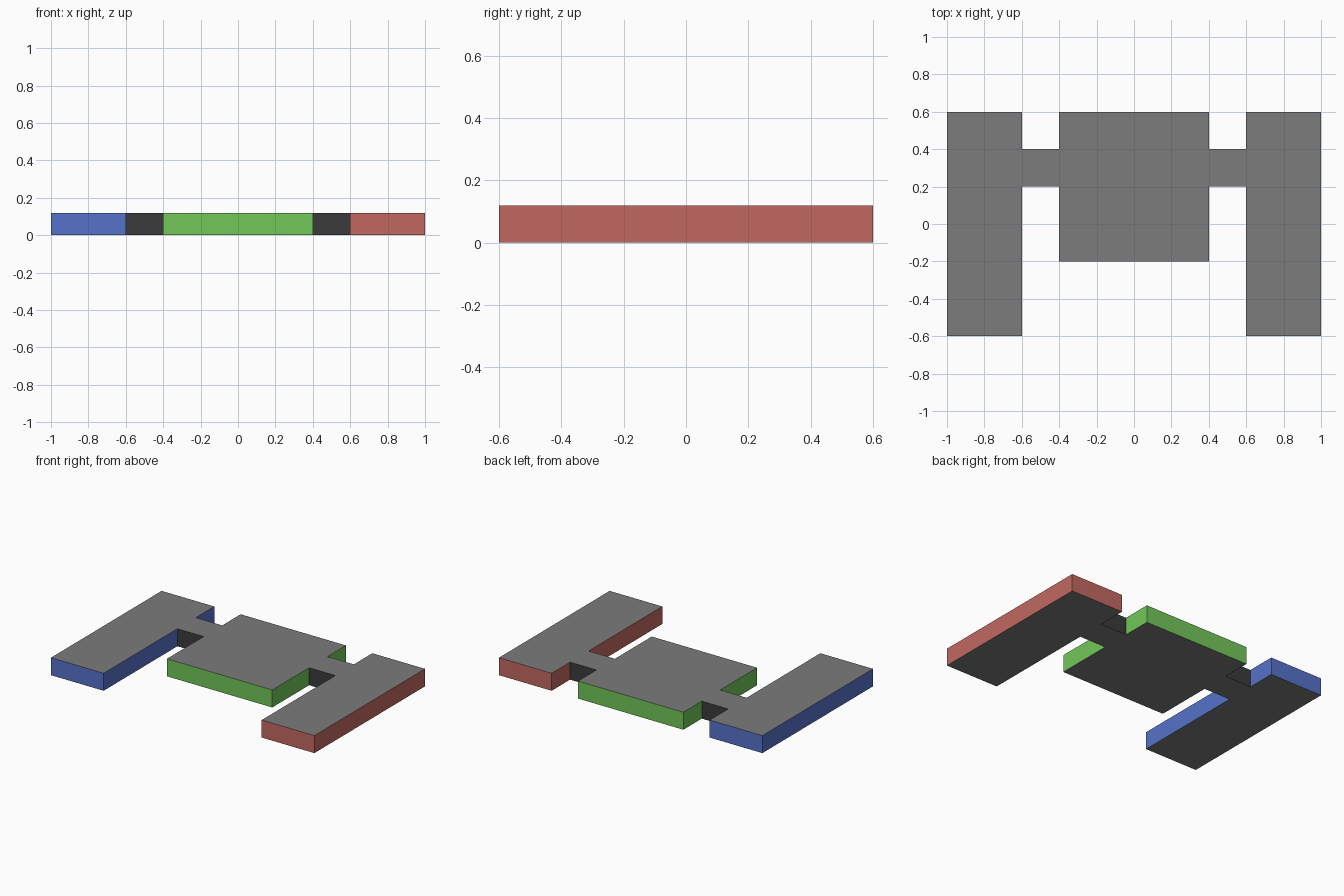
import bpy

if "Cube" in bpy.data.objects:
    bpy.data.objects.remove(bpy.data.objects["Cube"])

H = 0.12  # slab thickness


def material(name, rgb):
    m = bpy.data.materials.new(name)
    m.diffuse_color = (*rgb, 1.0)
    m.use_nodes = True
    m.node_tree.nodes["Principled BSDF"].inputs["Base Color"].default_value = m.diffuse_color
    return m


grey = material("mid grey", (0.20, 0.20, 0.20))
dark = material("dark grey", (0.044, 0.044, 0.044))
red = material("brick red", (0.54, 0.14, 0.12))
green = material("leaf green", (0.17, 0.57, 0.10))
blue = material("royal blue", (0.093, 0.17, 0.59))


def slab(name, x0, x1, y0, y1, side):
    """Flat block: grey top and bottom, coloured sides."""
    bpy.ops.mesh.primitive_cube_add(size=1, location=((x0 + x1) / 2, (y0 + y1) / 2, H / 2))
    ob = bpy.context.object
    ob.name = name
    ob.scale = (x1 - x0, y1 - y0, H)
    bpy.ops.object.transform_apply(location=False, rotation=False, scale=True)
    ob.data.materials.append(grey)
    ob.data.materials.append(side)
    for p in ob.data.polygons:
        p.material_index = 0 if abs(p.normal.z) > 0.5 else 1
    return ob


# Long wings on each side and the square centre block
slab("left_wing", -1.0, -0.6, -0.6, 0.6, blue)
slab("centre_block", -0.4, 0.4, -0.2, 0.6, green)
slab("right_wing", 0.6, 1.0, -0.6, 0.6, red)

# Narrow bridges joining the wings to the centre
slab("left_bridge", -0.6, -0.4, 0.2, 0.4, dark)
slab("right_bridge", 0.4, 0.6, 0.2, 0.4, dark)
